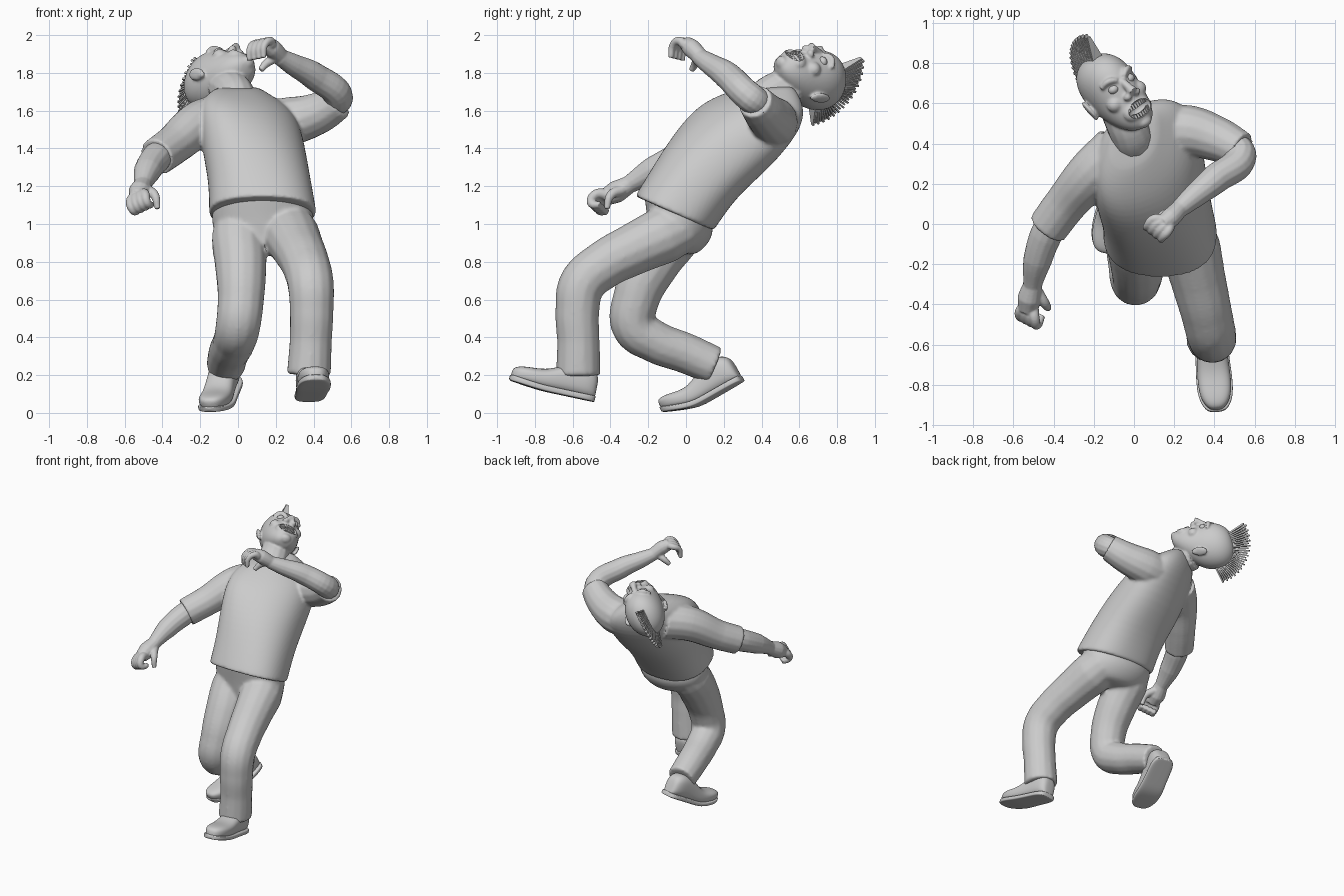
import bpy, bmesh, math
from mathutils import Vector, Matrix

if "Cube" in bpy.data.objects:
    bpy.data.objects.remove(bpy.data.objects["Cube"])


def select(objs):
    bpy.ops.object.select_all(action='DESELECT')
    for o in objs:
        o.select_set(True)
    bpy.context.view_layer.objects.active = objs[0]


def from_bmesh(bm, name="piece"):
    bmesh.ops.recalc_face_normals(bm, faces=bm.faces)
    me = bpy.data.meshes.new(name)
    bm.to_mesh(me)
    bm.free()
    o = bpy.data.objects.new(name, me)
    bpy.context.collection.objects.link(o)
    return o


def tube(*pts):
    """Round tube through (x, y, z, radius) points."""
    cu = bpy.data.curves.new("tube", 'CURVE')
    cu.dimensions, cu.bevel_depth, cu.bevel_resolution = '3D', 1.0, 5
    cu.resolution_u, cu.use_fill_caps = 8, True
    sp = cu.splines.new('BEZIER')
    sp.bezier_points.add(len(pts) - 1)
    for bp, p in zip(sp.bezier_points, pts):
        bp.co, bp.radius = p[:3], p[3]
        bp.handle_left_type = bp.handle_right_type = 'AUTO'
    o = bpy.data.objects.new("tube", cu)
    bpy.context.collection.objects.link(o)
    return o


def loft(rings, power=1.0, n=24, levels=2):
    """Closed skin through (centre, half width vector, half depth vector) rings."""
    bm = bmesh.new()
    loops = []
    for c, a, b in rings:
        loop = []
        for i in range(n):
            t = 2 * math.pi * i / n
            u, v = math.cos(t), math.sin(t)
            u = math.copysign(abs(u) ** power, u)
            v = math.copysign(abs(v) ** power, v)
            loop.append(bm.verts.new(Vector(c) + Vector(a) * u + Vector(b) * v))
        loops.append(loop)
    for p, q in zip(loops, loops[1:]):
        for i in range(n):
            j = (i + 1) % n
            bm.faces.new((p[i], p[j], q[j], q[i]))
    bm.faces.new(loops[0])
    bm.faces.new(loops[-1])
    o = from_bmesh(bm)
    o.modifiers.new("sub", 'SUBSURF').levels = levels
    return o


def ball(loc, size, rot=(0, 0, 0)):
    bm = bmesh.new()
    m = Matrix.LocRotScale(Vector(loc), Matrix.Rotation(rot[2], 3, 'Z') @ Matrix.Rotation(rot[1], 3, 'Y')
                           @ Matrix.Rotation(rot[0], 3, 'X'), Vector(size))
    bmesh.ops.create_uvsphere(bm, u_segments=24, v_segments=16, radius=1, matrix=m)
    return from_bmesh(bm)


def merge(name, parts, voxel=0, smooth=4, angle=50):
    """Join pieces into one object, optionally fusing them into one skin."""
    select(parts)
    bpy.ops.object.convert(target='MESH')
    if len(parts) > 1:
        bpy.ops.object.join()
    o = bpy.context.view_layer.objects.active
    if voxel:
        r = o.modifiers.new("fuse", 'REMESH')
        r.mode, r.voxel_size = 'VOXEL', voxel
        s = o.modifiers.new("soften", 'SMOOTH')
        s.factor, s.iterations = 0.5, smooth
        select([o])
        bpy.ops.object.convert(target='MESH')
        o = bpy.context.view_layer.objects.active
    o.name = name
    select([o])
    bpy.ops.object.shade_smooth_by_angle(angle=math.radians(angle))
    return o


# Trousers: pelvis with two bent legs
pelvis = loft([((.13, -.05, 1.14), (.25, 0, 0), (0, .17, -.08)),
               ((.13, -.04, 1.08), (.268, 0, 0), (0, .185, -.08)),
               ((.13, -.03, .98), (.275, 0, 0), (0, .175, -.05)),
               ((.14, -.06, .88), (.22, 0, 0), (0, .14, -.03)),
               ((.16, -.08, .85), (.14, 0, 0), (0, .1, -.02))])
left_leg = tube((.25, -.01, .99, .135), (.28, -.12, .94, .152), (.32, -.28, .865, .138), (.36, -.44, .78, .128),
                (.385, -.55, .68, .124), (.39, -.575, .54, .117), (.385, -.57, .38, .113), (.375, -.57, .2, .118))
right_leg = tube((.02, -.01, 1.0, .13), (.005, -.07, .93, .145), (.015, -.18, .78, .138), (.015, -.265, .6, .124),
                 (0, -.275, .46, .12), (-.02, -.17, .38, .113), (-.05, 0, .315, .108), (-.065, .15, .25, .103))
merge("trousers", [pelvis, left_leg, right_leg], .012, 6)

# Shirt: leaning torso with two sleeves
torso = loft([((.13, -.062, 1.055), (.27, 0, 0), (0, .19, -.085)),
              ((.13, -.06, 1.057), (.285, 0, 0), (0, .208, -.09)),
              ((.13, -.05, 1.075), (.285, 0, 0), (0, .212, -.09)),
              ((.115, .05, 1.23), (.272, .02, 0), (0, .222, -.08)),
              ((.085, .19, 1.385), (.275, .05, 0), (0, .257, -.085)),
              ((.06, .325, 1.55), (.27, .09, -.02), (0, .267, -.05)),
              ((.04, .39, 1.645), (.23, .08, -.02), (0, .222, -.02)),
              ((0, .42, 1.71), (.13, .05, 0), (0, .15, .0)),
              ((0, .43, 1.725), (.11, .04, 0), (0, .12, .01))], .85)
left_sleeve = tube((.15, .46, 1.53, .13), (.28, .46, 1.545, .13), (.42, .42, 1.585, .112), (.535, .365, 1.65, .094))
right_sleeve = tube((-.08, .37, 1.56, .13), (-.2, .26, 1.53, .125), (-.34, .1, 1.42, .106), (-.43, -.02, 1.355, .102))
merge("shirt", [torso, left_sleeve, right_sleeve], .01, 4)

# Left arm raised across the front, hand drooping
arm = [tube((.48, .4, 1.63, .075), (.53, .34, 1.67, .08), (.4, .22, 1.785, .074), (.29, .13, 1.845, .058),
            (.22, .07, 1.885, .045)),
       tube((.23, .08, 1.88, .044), (.18, .03, 1.93, .05), (.14, .0, 1.955, .04)),
       tube((.2, .06, 1.88, .026), (.15, .05, 1.85, .022), (.12, .03, 1.815, .016))]
for i in range(4):
    k = Vector((.095 + .025 * i, .025 - .02 * i, 1.955 + .005 * i))
    arm.append(tube((.15 + .01 * i, .02 - .01 * i, 1.95, .026), (*k, .022), (*(k + Vector((-.03, -.035, -.025))), .019),
                    (*(k + Vector((-.035, -.045, -.09))), .014)))
merge("left_arm", arm, .006, 3)

# Right arm hanging forward, hand loosely curled
arm = [tube((-.39, .04, 1.39, .078), (-.44, -.06, 1.34, .08), (-.48, -.18, 1.28, .072), (-.505, -.3, 1.21, .048)),
       tube((-.5, -.29, 1.215, .046), (-.52, -.37, 1.17, .06), (-.53, -.43, 1.14, .046)),
       tube((-.48, -.34, 1.18, .03), (-.44, -.4, 1.15, .024), (-.425, -.42, 1.08, .015))]
for i in range(4):
    k = Vector((-.568 + .025 * i, -.44 - .013 * i, 1.12 + .012 * i))
    arm.append(tube((-.535 + .01 * i, -.4, 1.15, .03), (*k, .026), (*(k + Vector((.012, -.022, -.045))), .023),
                    (*(k + Vector((.035, .025, -.055))), .018)))
merge("right_arm", arm, .006, 3)

# Shoes: rounded upper on a thin wider sole, bent up at the toes
OUTLINE = [(.125, .03, .1), (.115, .058, .14), (.07, .075, .17), (0, .076, .175), (-.08, .078, .14),
           (-.16, .084, .102), (-.25, .082, .09), (-.31, .058, .074), (-.335, .025, .05)]
for name, loc, pitch, yaw, bend in (("left_shoe", (.385, -.61, .085), -12, 5, .12),
                                    ("right_shoe", (-.065, .195, .11), 29, -15, .42)):
    m = (Matrix.Translation(loc) @ Matrix.Rotation(math.radians(yaw), 4, 'Z')
         @ Matrix.Rotation(math.radians(pitch), 4, 'X'))

    def lift(y):
        return max(0, -y - .17) * bend
    upper = loft([((0, y, h / 2 + .01 + lift(y)), (w, 0, 0), (0, 0, h / 2)) for y, w, h in OUTLINE], .75)
    sole = loft([((0, y * 1.02, .015 + lift(y)), (w + .007, 0, 0), (0, 0, .017)) for y, w, h in OUTLINE], .4)
    merge(name, [upper, sole]).matrix_world = m

# Head frame: thrown back, face pointing up
up = Vector((-.5, .85, .15)).normalized()
face = Vector((.45, .1, .88))
face = (face - up * face.dot(up)).normalized()
left = up.cross(face)
M = Matrix((left, -face, up)).transposed().to_4x4()
M.translation = (-.11, .66, 1.76)


def neck_point(p, r):
    return (*(M.inverted() @ Vector(p)), r)


# Head with neck, ears, nose, brows, cheeks and lips
skull = loft([((0, y, z), (w, 0, 0), (0, d, 0)) for z, y, w, d in (
    (-.222, -.11, .03, .03), (-.207, -.1, .065, .06), (-.165, -.075, .1, .105), (-.1, -.04, .122, .14),
    (-.04, -.01, .132, .16), (.03, .005, .138, .17), (.1, .012, .13, .165), (.16, .015, .1, .13),
    (.2, .015, .045, .06))])
head = [skull, tube(neck_point((.0, .4, 1.62), .115), neck_point((-.02, .46, 1.69), .105),
                    neck_point((-.06, .56, 1.72), .105)),
        tube((0, -.155, .04, .018), (0, -.185, .0, .021), (0, -.203, -.03, .028)),
        ball((0, -.135, -.195), (.042, .04, .03)), ball((0, -.145, -.122), (.085, .045, .058))]
for s in (-1, 1):
    head += [ball((s * .145, .03, -.02), (.014, .034, .056), (-.2, s * .2, s * .35)),
             ball((s * .142, .025, -.055), (.012, .02, .03), (-.2, s * .2, s * .35)),
             ball((s * .028, -.178, -.04), (.022, .024, .018)),
             ball((s * .075, -.112, -.045), (.045, .04, .04)),
             tube((s * .02, -.155, .055, .015), (s * .06, -.148, .075, .016), (s * .1, -.112, .06, .012))]
head = merge("head", head, .007, 6)

# Open mouth cut into the face
cutter = ball((0, -.2, -.122), (.074, .07, .046))
cutter.hide_render = True
cut = head.modifiers.new("mouth", 'BOOLEAN')
cut.operation, cut.object, cut.solver = 'DIFFERENCE', cutter, 'EXACT'
select([head])
bpy.ops.object.convert(target='MESH')
bpy.data.objects.remove(cutter)
bpy.ops.object.shade_smooth_by_angle(angle=math.radians(50))
head.matrix_world = M

# Eyes
eyes = [ball((s * .053, -.133, .026), (.028, .027, .023)) for s in (-1, 1)]
merge("eyes", eyes).matrix_world = M

# Two rows of teeth
bm = bmesh.new()
for z, h in ((-.097, .026), (-.149, .022)):
    for i in range(-4, 5):
        a = i * .2
        m = (Matrix.Translation((.066 * math.sin(a), -.125 - .048 * math.cos(a),
                                 z + (.01 if z < -.12 else -.002) * a * a))
             @ Matrix.Rotation(a, 4, 'Z') @ Matrix.Diagonal((.0115, .014, h, 1)))
        bmesh.ops.create_cube(bm, size=1, matrix=m)
from_bmesh(bm, "teeth").matrix_world = M

# Crest of hair: a row of tapering fins over the crown
bm = bmesh.new()
N, A0, A1 = 30, -17, 82
for i in range(N):
    t = i / (N - 1)
    a, da = math.radians(A0 + (A1 - A0) * t), math.radians((A1 - A0) / N * .55)
    tip = .315 - .055 * t + (.006 if i % 2 else -.006)

    def ring(half, r, k):
        return [bm.verts.new((x, .01 + r * math.sin(a + e), .01 + r * math.cos(a + e)))
                for x, e in ((-half, -k), (half, -k), (half, k), (-half, k))]
    base, peak = ring(.036, .15, da), ring(.009, tip, da * .55)
    bm.faces.new(base)
    bm.faces.new(peak)
    for j in range(4):
        bm.faces.new((base[j], base[j - 1], peak[j - 1], peak[j]))
from_bmesh(bm, "hair_crest").matrix_world = M
